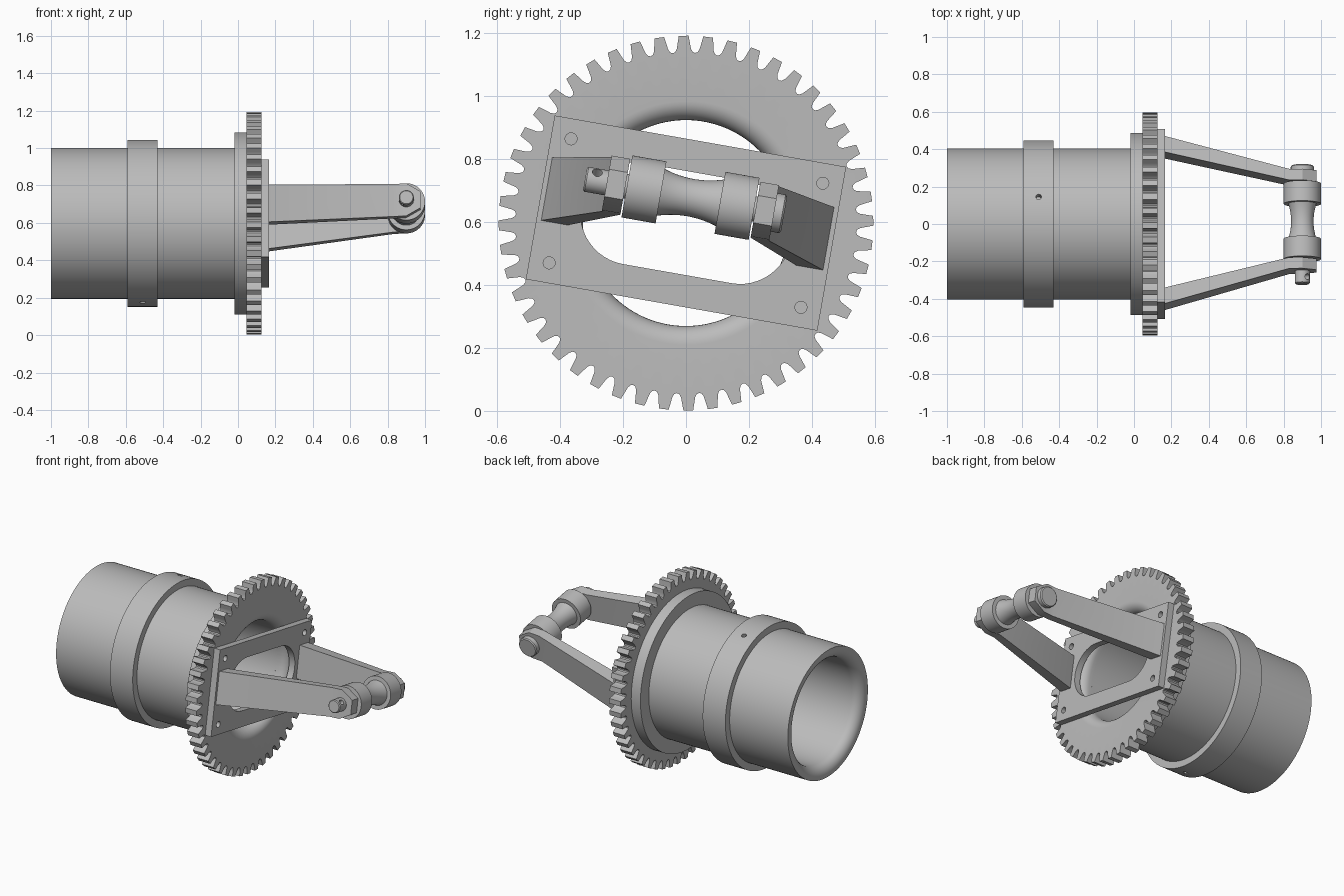
import bpy, bmesh
from math import sin, cos, pi, radians, atan2, tau
from mathutils import Matrix, Vector

old = bpy.data.objects.get("Cube")
if old:
    bpy.data.objects.remove(old)

grey = bpy.data.materials.new("machined_grey")
grey.use_nodes = True
GREY = (0.5, 0.5, 0.5, 1)
grey.diffuse_color = GREY
grey.node_tree.nodes["Principled BSDF"].inputs["Base Color"].default_value = GREY

# Frames: main axis along x, and the tilted bracket on it
AXIS = Matrix.Translation((0, 0, 0.597))
BRACKET = AXIS @ Matrix.Rotation(radians(-10), 4, 'X')
PIN_X, PIN_V = 0.9, 0.082
PIN = BRACKET @ Matrix.Translation((PIN_X, 0, PIN_V)) @ Matrix.Rotation(pi / 2, 4, 'Z')


def loft(name, rings, frame, ring_closed=False):
    """Skin equal-sized rings of points; cap the ends or join them into a loop."""
    bm = bmesh.new()
    loops = [[bm.verts.new(frame @ Vector(p)) for p in ring] for ring in rings]
    pairs = list(zip(loops, loops[1:]))
    if ring_closed:
        pairs.append((loops[-1], loops[0]))
    else:
        bm.faces.new(loops[0])
        bm.faces.new(loops[-1])
    n = len(loops[0])
    for a, b in pairs:
        for i in range(n):
            j = (i + 1) % n
            bm.faces.new((a[i], a[j], b[j], b[i]))
    bmesh.ops.recalc_face_normals(bm, faces=bm.faces)
    me = bpy.data.meshes.new(name)
    bm.to_mesh(me)
    bm.free()
    me.materials.append(grey)
    obj = bpy.data.objects.new(name, me)
    bpy.context.collection.objects.link(obj)
    smooth(obj)
    return obj


def smooth(obj):
    obj.data.shade_smooth()
    obj.data.set_sharp_from_angle(angle=radians(30))


def circle(x, r, n):
    return [(x, r * cos(tau * i / n), r * sin(tau * i / n)) for i in range(n)]


def lathe(name, profile, frame, closed=False, n=96):
    return loft(name, [circle(x, r, n) for x, r in profile], frame, closed)


def cut(obj, cutter):
    """Subtract a cutter, then throw it away."""
    cutter.hide_render = True
    mod = obj.modifiers.new("cut", 'BOOLEAN')
    mod.operation = 'DIFFERENCE'
    mod.solver = 'EXACT'
    mod.object = cutter
    bpy.context.view_layer.objects.active = obj
    bpy.ops.object.modifier_apply(modifier=mod.name)
    bpy.data.objects.remove(cutter)
    smooth(obj)


BORE, LIP = 0.327, 0.06


def rounded_lip(x_end, side):
    """Quarter-round from the bore out to the end face."""
    steps = [i * pi / 16 for i in range(9)]
    return [(x_end - side * LIP * (1 - sin(a)), BORE + LIP * (1 - cos(a))) for a in steps]


# Main tube with its flange
lathe("tube_body", rounded_lip(-1, -1) + [
    (-1, 0.403), (-0.02, 0.403), (-0.02, 0.487), (0.045, 0.487), (0.045, BORE)],
    AXIS, closed=True, n=128)

# Clamping collar with two opposite screw holes
collar = lathe("collar", [(-0.59, 0.39), (-0.59, 0.446), (-0.43, 0.446), (-0.43, 0.39)],
               AXIS, closed=True, n=128)
drill = AXIS @ Matrix.Translation((-0.51, 0, 0)) @ Matrix.Rotation(radians(-19), 4, 'X') \
    @ Matrix.Rotation(pi / 2, 4, 'Y')
cut(collar, lathe("collar_drill", [(-0.6, 0.015), (0.6, 0.015)], drill, n=20))

# Gear ring: tooth outline outside, round bore inside
TEETH = 48
tooth = [(-0.5, 0.541), (-0.39, 0.544), (-0.31, 0.554), (-0.265, 0.57), (-0.2, 0.595),
         (0.2, 0.595), (0.265, 0.57), (0.31, 0.554), (0.39, 0.544)]
outline = [((k + f) * tau / TEETH + radians(0.7), r) for k in range(TEETH) for f, r in tooth]


def gear_ring(x, r=None):
    return [(x, (r or t) * cos(a), (r or t) * sin(a)) for a, t in outline]


loft("gear_ring", [gear_ring(0.045, BORE)] + [gear_ring(x, r) for x, r in rounded_lip(0.125, 1)]
     + [gear_ring(0.125), gear_ring(0.045)], AXIS, ring_closed=True)


# Bracket plate with an oblong window and four bolt holes
def rectangle(x, hu, hv):
    return [(x, -hu, -hv), (x, hu, -hv), (x, hu, hv), (x, -hu, hv)]


def slot(x, half, r, n=24):
    right = [(x, half + r * cos(a), r * sin(a)) for a in
             [-pi / 2 + pi * i / n for i in range(n + 1)]]
    return right + [(x, -u, -v) for _, u, v in right]


plate = loft("bracket_plate", [rectangle(0.125, 0.47, 0.264), rectangle(0.166, 0.47, 0.264)], BRACKET)
cut(plate, loft("window_cutter", [slot(0.1, 0.175, 0.163), slot(0.2, 0.175, 0.163)], BRACKET))
for su in (-1, 1):
    for sv in (-1, 1):
        spot = BRACKET @ Matrix.Translation((0, su * 0.406, sv * 0.2))
        cut(plate, lathe("bolt_drill", [(0.1, 0.019), (0.2, 0.019)], spot, n=24))

# Tapering arms with half-hexagon ends: x, bottom, top, inner, outer
arm = [(0.16, -0.072, 0.131, 0.369, 0.456), (0.83, -0.01, 0.166, 0.21, 0.27),
       (PIN_X, -0.006, 0.17, 0.21, 0.27), (0.976, 0.038, 0.126, 0.21, 0.27)]
for side, name in ((-1, "right_arm"), (1, "left_arm")):
    loft(name, [[(x, side * i, b), (x, side * o, b), (x, side * o, t), (x, side * i, t)]
                for x, b, t, i, o in arm], BRACKET)

# Spool roller with a hollowed waist between two drums
waist = [(0.095 * i / 8, 0.06 + 0.015 * (i / 8) ** 2) for i in range(-8, 9)]
lathe("roller", [(-0.205, 0.1), (-0.095, 0.1)] + waist + [(0.095, 0.1), (0.205, 0.1)], PIN, n=64)

# Pin: round head on one end, cross-drilled tip on the other
pin = lathe("pin", [(-0.34, 0.035), (-0.335, 0.04), (0.268, 0.04), (0.268, 0.062),
                    (0.296, 0.062), (0.302, 0.056)], PIN, n=48)
cross = BRACKET @ Matrix.Translation((PIN_X, -0.305, PIN_V)) @ Matrix.Rotation(-pi / 4, 4, 'Y')
cut(pin, lathe("pin_drill", [(-0.1, 0.016), (0.1, 0.016)], cross, n=20))
